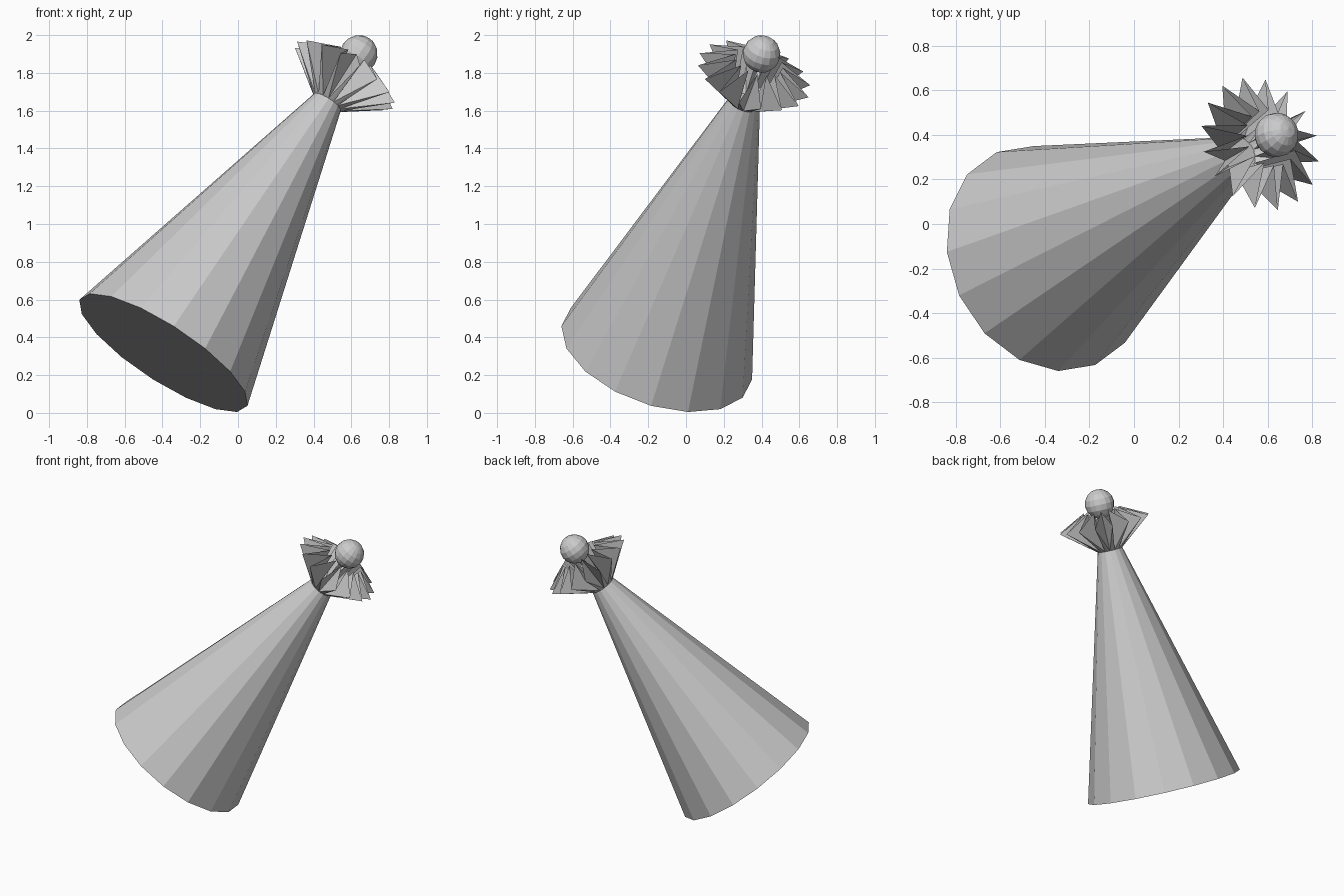
import bpy, bmesh
from math import sin, cos, pi
from mathutils import Vector, Matrix

if "Cube" in bpy.data.objects:
    bpy.data.objects.remove(bpy.data.objects["Cube"])

BASE = Vector((-0.395, -0.155, 0.318))
AXIS = (Vector((0.64, 0.40, 1.90)) - BASE).normalized()


def spoke(hint):
    """Unit vector square to the tilted axis, closest to the hint."""
    h = Vector(hint)
    return (h - AXIS * h.dot(AXIS)).normalized()


def ring(bm, n, height, radius, start):
    """Ring around the axis; radius and height may be functions of the index."""
    side = AXIS.cross(start)
    out = []
    for i in range(n):
        a = 2 * pi * i / n
        r = radius[i % len(radius)]
        h = height[i % len(height)]
        out.append(bm.verts.new(BASE + AXIS * h + (start * cos(a) + side * sin(a)) * r))
    return out


def bridge(bm, a, b):
    n = len(a)
    for i in range(n):
        j = (i + 1) % n
        bm.faces.new((a[i], a[j], b[j], b[i]))


def finish(bm, name):
    bmesh.ops.recalc_face_normals(bm, faces=bm.faces)
    me = bpy.data.meshes.new(name)
    bm.to_mesh(me)
    bm.free()
    ob = bpy.data.objects.new(name, me)
    bpy.context.collection.objects.link(ob)
    return ob


# tilted sixteen-sided cone body, closed at both ends
bm = bmesh.new()
start = spoke((0.055, -0.505, 0.141))
low = ring(bm, 16, [0], [0.527], start)
top = ring(bm, 16, [1.65], [0.085], start)
bridge(bm, low, top)
bm.faces.new(low)
bm.faces.new(top)
finish(bm, "cone_body")

# pleated frill: outer tips alternate with higher, inner folds
bm = bmesh.new()
start = spoke((-0.08, 0.299, -0.053))
neck = ring(bm, 32, [1.65], [0.085], start)
rim = ring(bm, 32, [1.83, 1.925], [0.312, 0.13], start)
for i in range(32):
    j = (i + 1) % 32
    tip, fold = (i, j) if i % 2 == 0 else (j, i)
    bm.faces.new((neck[i], neck[j], rim[tip]))
    bm.faces.new((neck[fold], rim[tip], rim[fold]))
finish(bm, "pleated_frill")

# ball on the tip
bm = bmesh.new()
rot = AXIS.to_track_quat('Z', 'Y').to_matrix().to_4x4()
bmesh.ops.create_uvsphere(bm, u_segments=16, v_segments=8, radius=0.1,
                          matrix=Matrix.Translation((0.64, 0.40, 1.90)) @ rot)
finish(bm, "top_ball")
